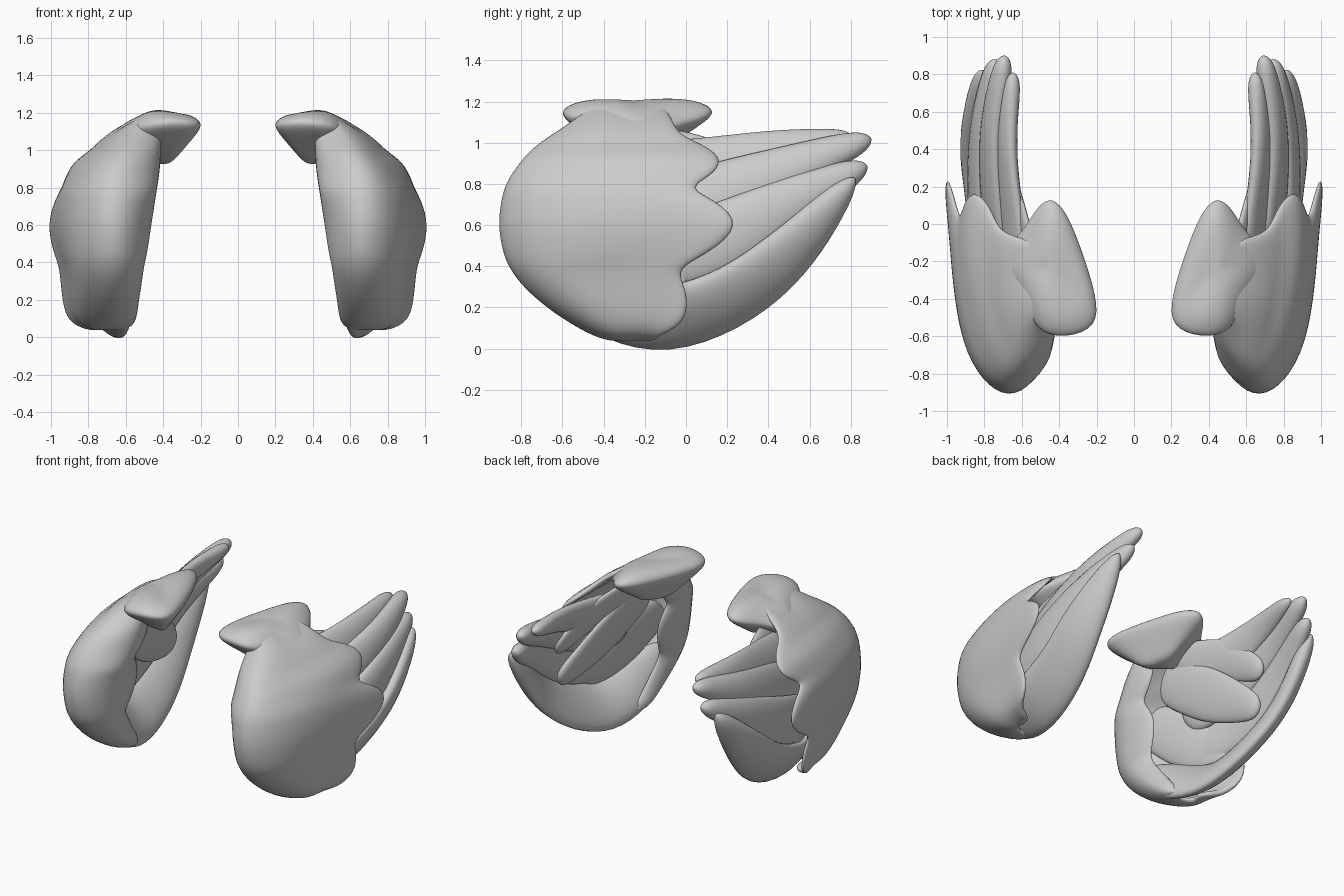
import bpy, bmesh, math
from mathutils import Vector

if "Cube" in bpy.data.objects:
    bpy.data.objects.remove(bpy.data.objects["Cube"])


def finish(name, bm, level, thickness=0):
    """Turn a bmesh of the right-hand part into a smooth mirrored object."""
    bmesh.ops.recalc_face_normals(bm, faces=bm.faces)
    me = bpy.data.meshes.new(name)
    bm.to_mesh(me)
    bm.free()
    for p in me.polygons:
        p.use_smooth = True
    ob = bpy.data.objects.new(name, me)
    bpy.context.collection.objects.link(ob)
    if thickness:
        m = ob.modifiers.new("thickness", 'SOLIDIFY')
        m.thickness, m.offset = thickness, 0
    m = ob.modifiers.new("smooth", 'SUBSURF')
    m.levels = m.render_levels = level
    ob.modifiers.new("other_side", 'MIRROR')
    return ob


def skin(rows, closed):
    """Bridge rows of points; closed rings also get end caps."""
    bm = bmesh.new()
    vs = [[bm.verts.new(p) for p in r] for r in rows]
    n = len(rows[0])
    for a, b in zip(vs, vs[1:]):
        for j in range(n if closed else n - 1):
            k = (j + 1) % n
            bm.faces.new((a[j], a[k], b[k], b[j]))
    if closed:
        bm.faces.new(vs[0])
        bm.faces.new(vs[-1])
    return bm


def spline(pts, t):
    """Catmull-Rom through points, t from 0 to 1."""
    n = len(pts) - 1
    i = min(int(t * n), n - 1)
    u = t * n - i
    b, c = pts[i], pts[i + 1]
    a = pts[i - 1] if i else b * 2 - c
    d = pts[i + 2] if i + 2 <= n else c * 2 - b
    return 0.5 * (2 * b + (c - a) * u + (2 * a - 5 * b + 4 * c - d) * u * u
                  + (3 * b - a - 3 * c + d) * u ** 3)


def feather(name, path, widths, thick, normal):
    """Flat rounded blade along a path; widths are half widths."""
    pts = [Vector(p) for p in path]
    wid = [Vector((w, 0, 0)) for w in widths]
    rings, steps, sides = [], 18, 12
    for i in range(steps + 1):
        t = 0.5 - 0.5 * math.cos(math.pi * i / steps)
        c = spline(pts, t)
        tan = (spline(pts, min(t + .02, 1)) - spline(pts, max(t - .02, 0))).normalized()
        side = tan.cross(Vector(normal)).normalized()
        nor = side.cross(tan)
        f = max(0.03, math.sqrt(max(0, 1 - abs(2 * t - 1) ** 12)))
        w = spline(wid, t).x * f
        h = min(thick * f, w)
        rings.append([c + side * w * math.cos(2 * math.pi * k / sides)
                      + nor * h * math.sin(2 * math.pi * k / sides) for k in range(sides)])
    return finish(name, skin(rings, True), 1)


# Wing shell: U-shaped level sections (z, front y, back y, outer x, inner x)
levels = [
    (0.05, -0.32, -0.14, 0.78, 0.60),
    (0.07, -0.42, -0.12, 0.86, 0.56),
    (0.11, -0.51, -0.02, 0.91, 0.54),
    (0.20, -0.66, 0.02, 0.93, 0.53),
    (0.31, -0.79, 0.00, 0.94, 0.51),
    (0.39, -0.85, -0.04, 0.95, 0.50),
    (0.46, -0.89, 0.12, 0.98, 0.48),
    (0.60, -0.92, 0.29, 1.01, 0.46),
    (0.72, -0.90, 0.16, 0.97, 0.44),
    (0.78, -0.88, 0.01, 0.93, 0.43),
    (0.84, -0.85, 0.14, 0.90, 0.42),
    (0.92, -0.79, 0.19, 0.85, 0.41),
    (0.98, -0.72, 0.11, 0.77, 0.41),
    (1.03, -0.64, -0.02, 0.73, 0.41),
    (1.10, -0.53, -0.06, 0.65, 0.40),
    (1.18, -0.44, -0.10, 0.50, 0.38),
]
rows = []
for z, yf, yb, xo, xi in levels:
    xf = min(0.67, (xo + xi) / 2 + 0.02)
    L = yb - yf
    o, n = xo - xf, xf - xi
    # lower part flares at the back, upper part bulges in the middle
    b = -.035 + .06 * max(0, 1 - abs(z - .92) / .3)
    rows.append([(xo, yb, z), (xo + b, yf + .75 * L, z), (xo + b - .02, yf + .5 * L, z),
                 (xf + .7 * o, yf + .24 * L, z), (xf + .38 * o, yf + .07 * L, z),
                 (xf, yf, z), (xf - .55 * n, yf + .06 * L, z),
                 (xi, yf + .23 * L, z), (xi + .06, yf + .44 * L, z)])
finish("wing_shell", skin(rows, False), 2, 0.045)

# Shoulder pad on top of the shell: scaled rings of one outline
outline = [(.19, -.56), (.19, -.40), (.28, -.12), (.37, .10), (.46, .16), (.54, .07),
           (.60, -.04), (.70, -.12), (.72, -.25), (.60, -.38), (.53, -.59), (.36, -.62)]
rings = []
for s, z in [(.3, 1.215), (.7, 1.215), (.97, 1.18), (1.0, 1.14), (.8, 1.08), (.5, 1.0), (.25, .93)]:
    rings.append([(.43 + (x - .43) * s, -.26 + (y + .26) * s,
                   z - max(0, .43 + (x - .43) * s - .47) * .5 - max(0, .36 - x) * .12)
                  for x, y in outline])
finish("shoulder_pad", skin(rings, True), 2)

# Long feathers fanning to the back
feather("upper_feather", [(.60, -.3, .88), (.66, .1, .90), (.68, .45, .97), (.645, .81, 1.03)],
        [.12, .14, .10, .045], .05, (.9, .1, .35))
feather("second_feather", [(.68, -.3, .62), (.75, .1, .74), (.76, .5, .88), (.69, .90, 1.02)],
        [.15, .16, .115, .06], .06, (1, .1, .3))
feather("third_feather", [(.76, -.3, .40), (.83, .1, .51), (.82, .5, .71), (.74, .88, .89)],
        [.15, .18, .125, .06], .06, (1, .1, .1))
feather("lower_feather", [(.65, -.66, .38), (.67, -.42, .22), (.74, -.13, .14), (.79, .2, .24),
                          (.84, .5, .465), (.815, .82, .83)],
        [.09, .17, .20, .185, .15, .065], .065, (.8, .1, -.6))

# Short overlapping feathers on the hollow inner side
feather("inner_feather_top", [(.54, -.24, 1.0), (.65, .12, .88), (.75, .41, .71)],
        [.11, .14, .08], .035, (1, 0, .3))
feather("inner_feather_middle", [(.56, -.38, .92), (.66, .0, .67), (.77, .35, .46)],
        [.16, .18, .09], .04, (1, 0, .2))
feather("inner_feather_low", [(.60, -.58, .70), (.73, -.28, .46), (.84, 0, .31)],
        [.16, .18, .10], .04, (1, 0, 0))
